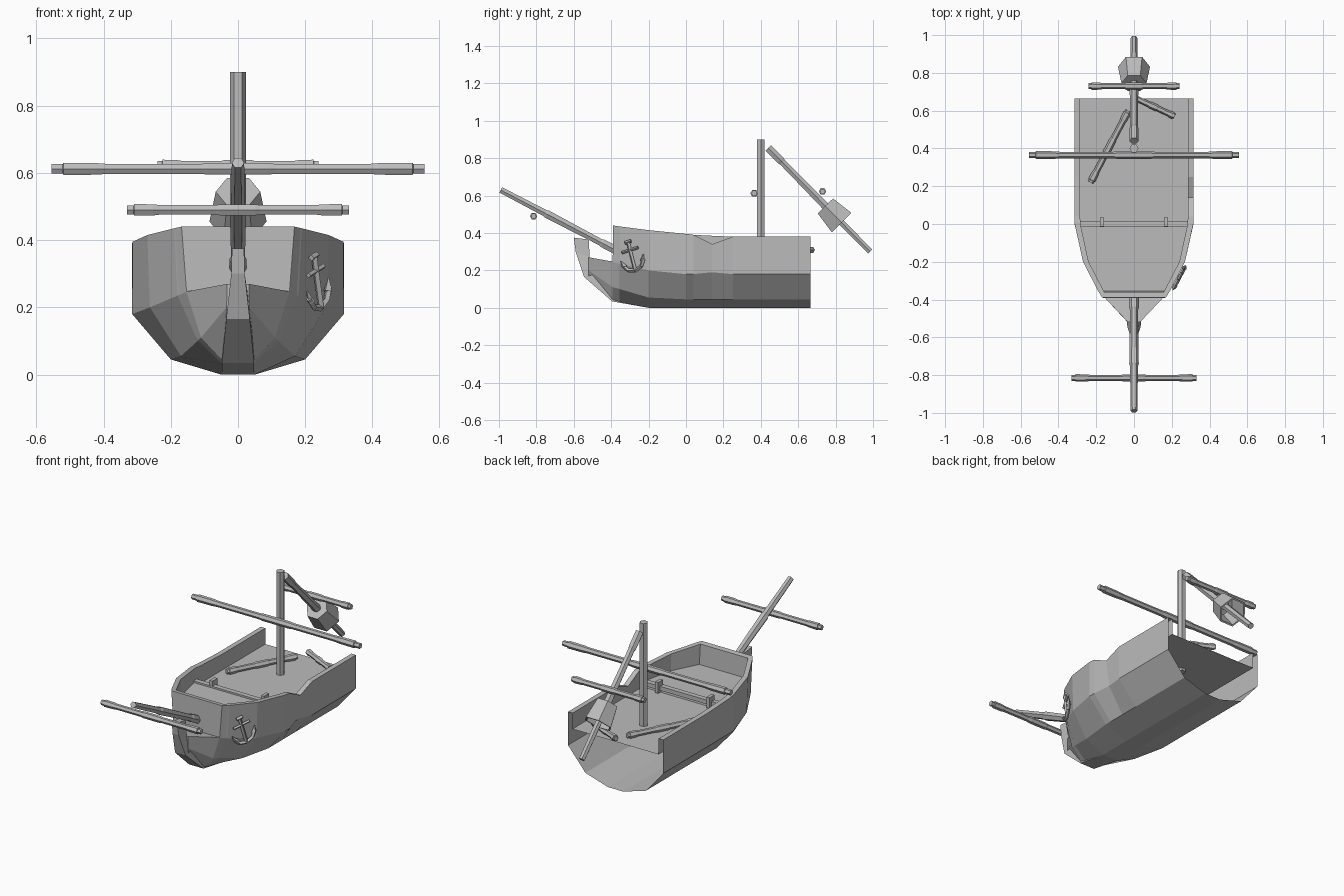
import bpy, bmesh, math
from mathutils import Vector

cube = bpy.data.objects.get("Cube")
if cube:
    bpy.data.objects.remove(cube, do_unlink=True)

grey = bpy.data.materials.new("weathered_grey")
grey.use_nodes = True
COLOUR = (0.5, 0.5, 0.5, 1)
grey.diffuse_color = COLOUR
grey.node_tree.nodes["Principled BSDF"].inputs["Base Color"].default_value = COLOUR


def finish(name, bm, recalc=True):
    if recalc:
        bmesh.ops.recalc_face_normals(bm, faces=bm.faces)
    mesh = bpy.data.meshes.new(name)
    bm.to_mesh(mesh)
    bm.free()
    mesh.materials.append(grey)
    obj = bpy.data.objects.new(name, mesh)
    bpy.context.collection.objects.link(obj)
    return obj


def loft(bm, rings, caps=(True, True)):
    loops = [[bm.verts.new(p) for p in ring] for ring in rings]
    n = len(loops[0])
    for a, b in zip(loops, loops[1:]):
        for i in range(n):
            j = (i + 1) % n
            bm.faces.new((a[i], a[j], b[j], b[i]))
    for loop, cap in zip((loops[0], loops[-1]), caps):
        if cap:
            bm.faces.new(loop)


def spar(name, start, end, radius, profile, sides=6):
    """Lathe a pole between two points; profile holds (fraction, radius factor)."""
    start, end = Vector(start), Vector(end)
    axis = end - start
    turn = axis.to_track_quat("Z", "Y")
    rings = []
    for t, f in profile:
        rings.append([start + axis * t + turn @ Vector((
            math.cos(math.tau * i / sides), math.sin(math.tau * i / sides), 0)) * radius * f
            for i in range(sides)])
    bm = bmesh.new()
    loft(bm, rings)
    return finish(name, bm)


def box(name, lo, hi):
    bm = bmesh.new()
    bmesh.ops.create_cube(bm, size=1)
    for v in bm.verts:
        v.co = [l + (h - l) * (c + 0.5) for l, h, c in zip(lo, hi, v.co)]
    return finish(name, bm)


# Hull: each section gives y, sheer, upper chine, lower chine, bottom, deck height
WALL, DECK, FORE = 0.03, 0.285, 0.315
full = [(0.315, 0.18), (0.2, 0.045), (0.05, 0)]
sections = [
    (0.665, (0.315, 0.38), *full, DECK),
    (0.25, (0.315, 0.38), *full, DECK),
    (0.14, (0.315, 0.385), *full, DECK),
    (0.04, (0.315, 0.39), *full, DECK),
    (0.005, (0.314, 0.395), *full, DECK),
    (0.0, (0.314, 0.395), *full, FORE),
    (-0.2, (0.27, 0.415), (0.262, 0.2), (0.17, 0.055), (0.05, 0), FORE),
    (-0.355, (0.19, 0.435), (0.18, 0.235), (0.12, 0.1), (0.045, 0.03), FORE),
    (-0.36, (0.187, 0.436), (0.175, 0.237), (0.12, 0.102), (0.045, 0.031), 0.436),
    (-0.39, (0.168, 0.44), (0.155, 0.245), (0.11, 0.11), (0.045, 0.04), 0.44),
    (-0.392, (0.153, 0.247), (0.153, 0.246), (0.11, 0.11), (0.045, 0.041), 0.247),
    (-0.52, (0.032, 0.27), (0.032, 0.268), (0.034, 0.2), (0.036, 0.16), 0.27),
]
rings = []
for y, sheer, upper, lower, bottom, deck in sections:
    inner = max(sheer[0] - WALL, 0.02)
    half = [bottom, lower, upper, sheer, (inner, sheer[1]), (inner, deck)]
    right = [Vector((x, y, z)) for x, z in half]
    left = [Vector((-x, y, z)) for x, z in reversed(half)]
    # broken rail and dented planks on the left side
    if y == 0.14:
        right[2] += Vector((-0.022, 0, 0.01))
        right[3].z = right[4].z = 0.34
    rings.append(right + left)
bm = bmesh.new()
loft(bm, rings, caps=(False, True))
bmesh.ops.remove_doubles(bm, verts=bm.verts, dist=0.0005)
finish("hull", bm)

# Stem: curved post from the keel up to the prow
stem = [  # front y, z, back y, z, half width
    (-0.6, 0.375, -0.52, 0.365, 0.018),
    (-0.59, 0.3, -0.515, 0.27, 0.02),
    (-0.545, 0.165, -0.46, 0.2, 0.035),
    (-0.395, 0.034, -0.37, 0.1, 0.048),
    (-0.2, 0.0, -0.2, 0.03, 0.048),
]
bm = bmesh.new()
loft(bm, [[(-w, fy, fz), (w, fy, fz), (w, by, bz), (-w, by, bz)]
          for fy, fz, by, bz, w in stem])
finish("stem", bm)

# Foredeck edge and its two small posts
box("foredeck_edge", (-0.284, -0.015, 0.3), (0.284, 0.015, 0.325))
for side, name in ((-1, "right"), (1, "left")):
    box(name + "_deck_post", (side * 0.17 - 0.01, -0.012, 0.29),
        (side * 0.17 + 0.01, 0.035, 0.355))

# Poles, yards and fallen timbers
YARD = [(0, 0.8), (0.03, 0.8), (0.032, 1.05), (0.12, 1), (0.15, 0.85), (0.4, 0.85),
        (0.42, 1), (0.58, 1), (0.6, 0.85), (0.85, 0.85), (0.88, 1), (0.968, 1.05),
        (0.97, 0.8), (1, 0.8)]
PLAIN = [(0, 1), (1, 1)]
TAPER = [(0, 1.1), (0.12, 1.1), (0.14, 0.9), (0.4, 1), (0.6, 1.1), (0.62, 0.9), (1, 0.8)]
spar("mast", (0, 0.4, 0.27), (0, 0.4, 0.9), 0.024, PLAIN)
spar("main_yard", (-0.555, 0.365, 0.612), (0.555, 0.365, 0.612), 0.02, YARD)
spar("bowsprit", (0, -0.37, 0.305), (0, -0.99, 0.63), 0.023, TAPER)
spar("bowsprit_yard", (-0.33, -0.815, 0.49), (0.33, -0.815, 0.49), 0.019, YARD)
top, tip = Vector((0, 0.44, 0.855)), Vector((0, 0.985, 0.3))
spar("broken_topmast", top, tip, 0.022, TAPER)
spar("topmast_yard", (-0.24, 0.73, 0.622), (0.24, 0.73, 0.622), 0.019, YARD)
spar("fallen_beam", (-0.23, 0.22, 0.305), (-0.03, 0.6, 0.305), 0.019, YARD)
spar("short_fallen_beam", (-0.01, 0.675, 0.31), (0.215, 0.57, 0.305), 0.018, YARD)

# Crow's nest: open hexagonal cup threaded on the broken topmast
spar("crows_nest", top.lerp(tip, 0.56), top.lerp(tip, 0.72), 0.085,
     [(0, 0.78), (1, 1), (1, 0.88), (0.12, 0.68)])

# Anchor: drawn flat, then laid against the bow planking
along = Vector((0.1, 0.19, 0)).normalized()
out = Vector((0.19, -0.1, 0)).normalized()
centre = Vector((0.226, -0.285, 0.275)) + out * 0.012


def on_bow(u, v):
    tilt = -0.28
    c, s = math.cos(tilt), math.sin(tilt)
    return centre + along * (u * c + v * s) + Vector((0, 0, 1)) * (v * c - u * s) * 1.0


def anchor_bar(name, a, b, r=0.008):
    spar(name, on_bow(*a), on_bow(*b), r, PLAIN, 4)


anchor_bar("anchor_shank", (0, -0.08), (0, 0.08), 0.01)
anchor_bar("anchor_stock", (-0.05, 0.035), (0.05, 0.035))
anchor_bar("anchor_ring", (-0.018, 0.08), (0.018, 0.08), 0.01)
arc = [(0.07 * math.sin(a), -0.01 - 0.07 * math.cos(a))
       for a in [math.radians(d) for d in (-72, -36, 0, 36, 72)]]
for i, (a, b) in enumerate(zip(arc, arc[1:])):
    anchor_bar(f"anchor_arm_{i}", a, b, 0.01)
for side in (-1, 1):
    x, z = arc[0 if side < 0 else -1]
    spar("anchor_fluke", on_bow(x - side * 0.012, z - 0.012), on_bow(x + side * 0.005, z + 0.025),
         0.014, [(0, 1), (1, 0.15)], 4)
